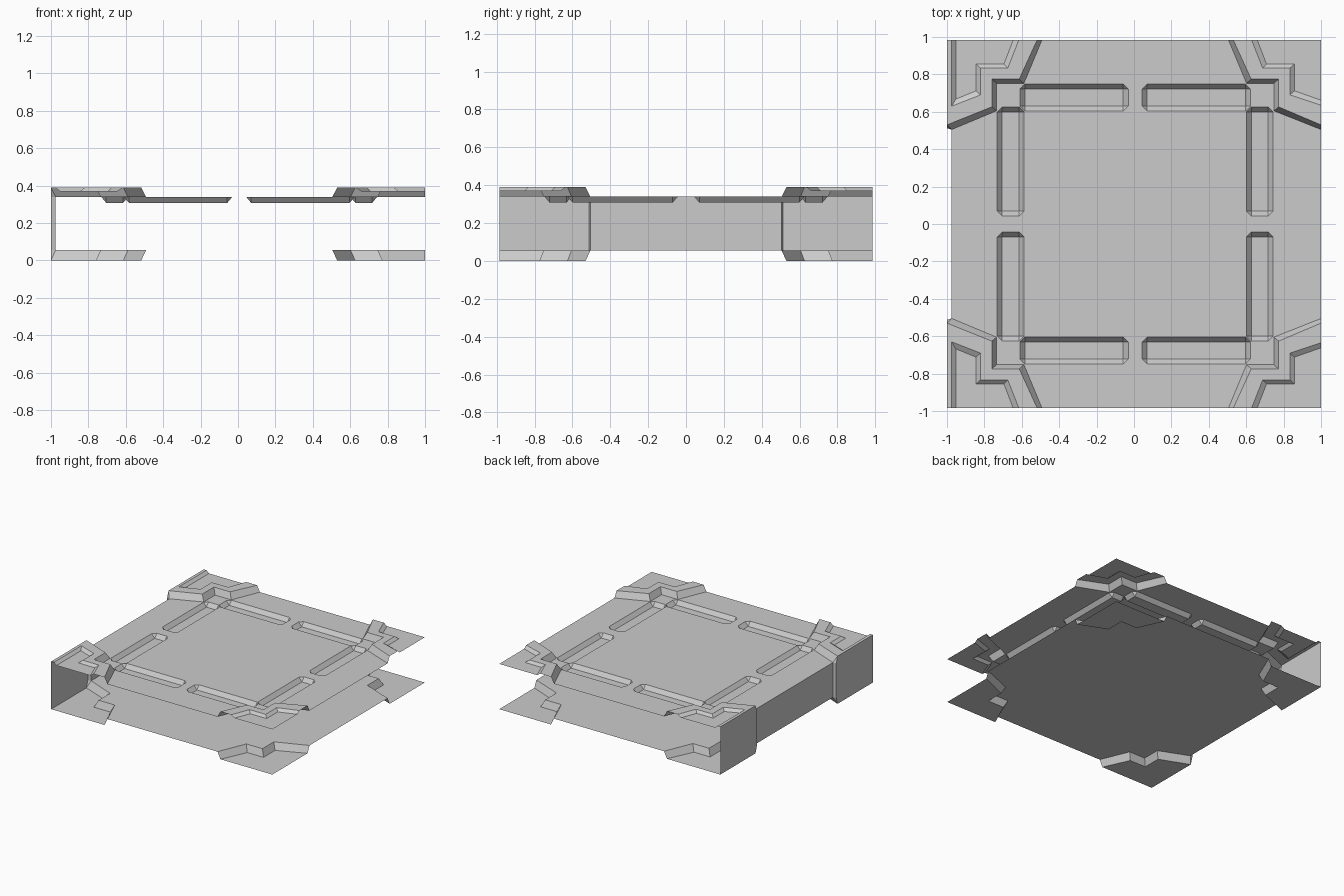
import bpy, bmesh

if "Cube" in bpy.data.objects:
    bpy.data.objects.remove(bpy.data.objects["Cube"])

CX, L, LW, R, D = 0.0065, -0.975, -1.0, 1.0, 0.985   # centre line, panel edge, wall edge, right edge, half depth
Z_LOW, Z_HIGH = 0.055, 0.34                          # floor and ceiling sheets

# Corner paths in |x|, y; the last point of each runs out to the side edge
BASE = [(0.498, D), (0.595, 0.752), (0.741, 0.752), (0.741, 0.605)]
TOP = [(0.524, D), (0.62, 0.775), (0.767, 0.775), (0.767, 0.626)]
POCKET_TOP = [(0.622, D), (0.681, 0.834), (0.827, 0.834), (0.827, 0.69)]
POCKET_LOW = [(0.652, D), (0.702, 0.855), (0.851, 0.855), (0.851, 0.712)]


def face(bm, pts):
    return bm.faces.new([bm.verts.new(p) for p in pts])


def strip(bm, a, za, b, zb):
    """Quads joining two paths of equal length at two heights."""
    for i in range(len(a) - 1):
        face(bm, [(*a[i], za), (*a[i + 1], za), (*b[i + 1], zb), (*b[i], zb)])


def side(path, s, *ends):
    return [(CX + s * x, y) for x, y in path] + list(ends)


def finish(bm, name):
    """Weld, make the object and mirror it front to back."""
    bmesh.ops.remove_doubles(bm, verts=bm.verts[:], dist=0.0005)
    bmesh.ops.recalc_face_normals(bm, faces=bm.faces[:])
    me = bpy.data.meshes.new(name)
    bm.to_mesh(me)
    bm.free()
    ob = bpy.data.objects.new(name, me)
    bpy.context.collection.objects.link(ob)
    mod = ob.modifiers.new("front_back", 'MIRROR')
    mod.use_axis = (False, True, False)
    return ob


def base_path(s):
    return side(BASE, s, (R, 0.505) if s > 0 else (L, 0.505))


def sheet(name, z, grooves=()):
    """Flat sheet with notched corners and chamfer-ended grooves."""
    bm = bmesh.new()
    edges, rings = [], []
    outline = [(L, 0), (R, 0)] + base_path(1)[::-1] + base_path(-1)
    d = 0.027
    loops = [outline]
    for x0, x1, y0, y1 in grooves:
        loops.append([(x0, y0 + d), (x0 + d, y0), (x1 - d, y0), (x1, y0 + d),
                      (x1, y1 - d), (x1 - d, y1), (x0 + d, y1), (x0, y1 - d)])
    for lp in loops:
        vs = [bm.verts.new((x, y, z)) for x, y in lp]
        edges += [bm.edges.new((vs[i - 1], vs[i])) for i in range(len(vs))]
        rings.append(vs)
    bmesh.ops.triangle_fill(bm, use_beauty=True, edges=edges, normal=(0, 0, 1))
    for (x0, x1, y0, y1), v in zip(grooves, rings[1:]):
        b = [bm.verts.new((x, y, z - 0.032)) for x, y in
             ((x0 + d, y0 + d), (x1 - d, y0 + d), (x1 - d, y1 - d), (x0 + d, y1 - d))]
        bm.faces.new(b)
        for i in range(4):
            j = (i + 1) % 4
            bm.faces.new((v[2 * i + 1], v[(2 * i + 2) % 8], b[j], b[i]))
            bm.faces.new((v[2 * i], v[2 * i + 1], b[i]))
    return finish(bm, name)


def corner(name, s, z0, z1, pocket):
    """Stepped corner plate, optionally with a shallow pocket in it."""
    bm = bmesh.new()
    edge = R if s > 0 else LW
    top = side(TOP, s, (edge, 0.53))
    strip(bm, base_path(s), z0, top, z1)
    if s < 0:
        face(bm, [(L, 0.505, z0), (LW, 0.53, z1), (LW, 0.512, z0)])
    if not pocket:
        face(bm, [(*p, z1) for p in top + [(edge, D)]])
        return finish(bm, name)
    if s > 0:
        up = side(POCKET_TOP, s, (R, 0.635))
        low = side(POCKET_LOW, s, (R, 0.662))
        plate, floor = top + up[::-1], low + [(R, D)]
    else:   # the wall side keeps a narrow rim
        up = side(POCKET_TOP, s, (L, 0.63), (L, D))
        low = side(POCKET_LOW, s, (-0.952, 0.668), (-0.952, D))
        plate, floor = top + [(LW, D)] + up[::-1], low
    face(bm, [(*p, z1) for p in plate])
    strip(bm, up, z1, low, z1 - 0.02)
    face(bm, [(*p, z1 - 0.02) for p in floor])
    return finish(bm, name)


# Floor and grooved ceiling
bars = []
for s in (1, -1):
    for x0, x1, y0, y1 in ((0.037, 0.617, 0.604, 0.748), (0.594, 0.738, 0.043, 0.626)):
        xs = sorted((CX + s * x0, CX + s * x1))
        bars.append((*xs, y0, y1))
sheet("floor_sheet", Z_LOW)
sheet("ceiling_sheet", Z_HIGH, bars)

# Corner plates
for s, tag in ((1, "right"), (-1, "left")):
    corner("ceiling_corner_" + tag, s, Z_HIGH, 0.39, True)
    corner("floor_corner_" + tag, s, Z_LOW, 0.0, False)

# Left side wall: recessed middle, small return, proud corner panels
bm = bmesh.new()
strip(bm, [(L, 0), (L, 0.495), (L, 0.505), (LW, 0.512)], Z_LOW,
      [(L, 0), (L, 0.495), (L, 0.505), (LW, 0.512)], Z_HIGH)
face(bm, [(LW, 0.512, Z_LOW), (LW, 0.512, Z_HIGH), (LW, 0.53, 0.39),
          (LW, D, 0.39), (LW, D, 0), (LW, 0.53, 0)])
finish(bm, "side_wall")
